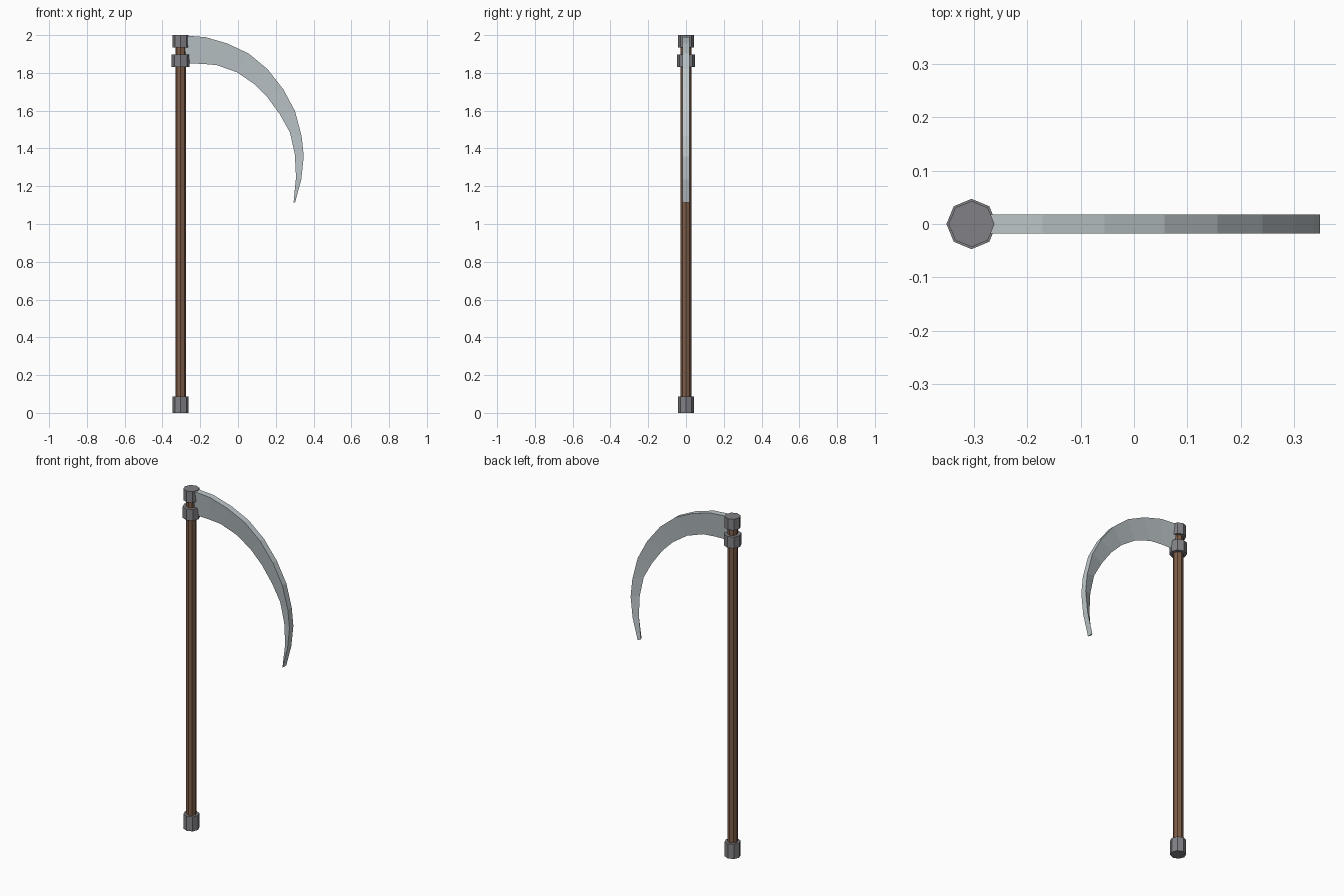
import bpy, bmesh

if "Cube" in bpy.data.objects:
    bpy.data.objects.remove(bpy.data.objects["Cube"])

POLE_X = -0.304


def material(name, rgb):
    m = bpy.data.materials.new(name)
    m.diffuse_color = (*rgb, 1)
    m.use_nodes = True
    m.node_tree.nodes["Principled BSDF"].inputs["Base Color"].default_value = m.diffuse_color
    return m


wood = material("wood", (0.21, 0.11, 0.065))
iron = material("iron", (0.22, 0.22, 0.24))
steel = material("steel", (0.52, 0.58, 0.60))


def octagon_rod(name, radius, z0, z1, mat):
    bpy.ops.mesh.primitive_cylinder_add(
        vertices=8, radius=radius, depth=z1 - z0,
        location=(POLE_X, 0, (z0 + z1) / 2))
    ob = bpy.context.object
    ob.name = name
    ob.data.materials.append(mat)


# Wooden shaft and its metal fittings
octagon_rod("shaft", 0.028, 0.02, 1.98, wood)
octagon_rod("bottom_cap", 0.043, 0.0, 0.086, iron)
octagon_rod("collar", 0.047, 1.83, 1.897, iron)
octagon_rod("top_cap", 0.043, 1.934, 2.0, iron)

# Curved blade: thick outer spine, sharp inner edge
spine = [(-0.285, 1.998), (-0.171, 1.989), (-0.055, 1.955), (0.057, 1.902),
         (0.156, 1.82), (0.24, 1.713), (0.302, 1.597), (0.337, 1.464),
         (0.348, 1.358), (0.335, 1.236), (0.302, 1.113)]
edge = [(-0.285, 1.85), (-0.19, 1.848), (-0.112, 1.841), (-0.007, 1.804),
        (0.085, 1.742), (0.155, 1.672), (0.222, 1.58), (0.275, 1.485),
        (0.301, 1.369), (0.307, 1.247), (0.294, 1.113)]
HALF = 0.018
bm = bmesh.new()
rings = [[bm.verts.new((sx, -HALF, sz)), bm.verts.new((sx, HALF, sz)),
          bm.verts.new((ex, 0, ez))]
         for (sx, sz), (ex, ez) in zip(spine, edge)]
for a, b in zip(rings, rings[1:]):
    for i in range(3):
        j = (i + 1) % 3
        bm.faces.new((a[i], a[j], b[j], b[i]))
bm.faces.new(rings[0])
bm.faces.new(rings[-1])
bmesh.ops.recalc_face_normals(bm, faces=bm.faces)
mesh = bpy.data.meshes.new("blade")
bm.to_mesh(mesh)
bm.free()
mesh.materials.append(steel)
bpy.context.collection.objects.link(bpy.data.objects.new("blade", mesh))
